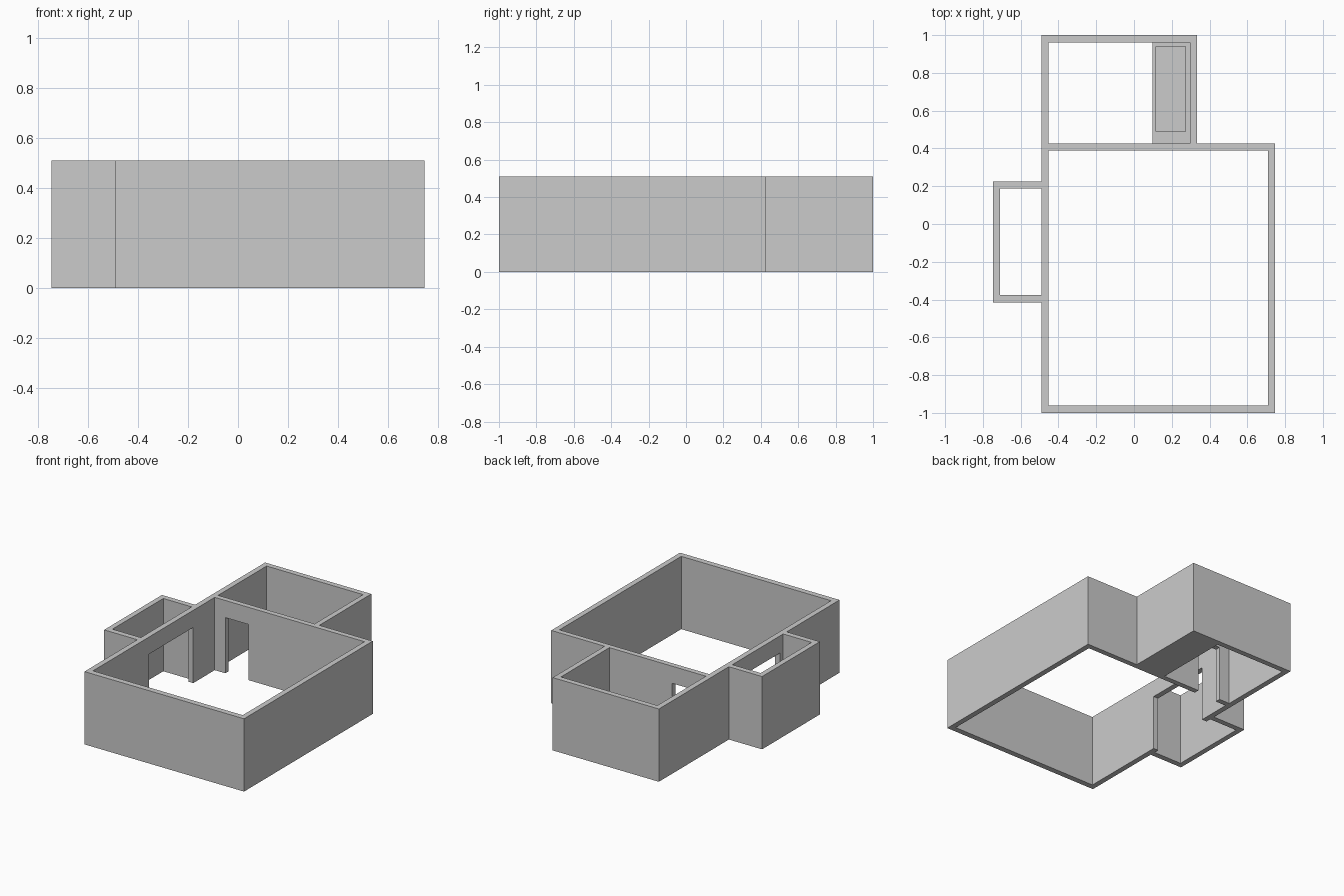
import bpy, bmesh

if "Cube" in bpy.data.objects:
    bpy.data.objects.remove(bpy.data.objects["Cube"])

H = 0.51        # wall height
DOOR_H = 0.39   # doorway height


def prism(name, outline, z0, z1):
    """Extrude a flat outline (counter-clockwise) between two heights."""
    bm = bmesh.new()
    face = bm.faces.new([bm.verts.new((x, y, z0)) for x, y in outline])
    ext = bmesh.ops.extrude_face_region(bm, geom=[face])
    for v in ext["geom"]:
        if isinstance(v, bmesh.types.BMVert):
            v.co.z = z1
    bmesh.ops.recalc_face_normals(bm, faces=bm.faces)
    me = bpy.data.meshes.new(name)
    bm.to_mesh(me)
    bm.free()
    ob = bpy.data.objects.new(name, me)
    bpy.context.collection.objects.link(ob)
    return ob


def block(name, x0, x1, y0, y1, z0, z1):
    return prism(name, [(x0, y0), (x1, y0), (x1, y1), (x0, y1)], z0, z1)


def cut(target, cutter):
    """Subtract a box and discard it."""
    mod = target.modifiers.new("cut", 'BOOLEAN')
    mod.operation = 'DIFFERENCE'
    mod.solver = 'EXACT'
    mod.object = cutter
    cutter.hide_render = True
    bpy.context.view_layer.objects.active = target
    bpy.ops.object.modifier_apply(modifier=mod.name)
    bpy.data.objects.remove(cutter)


# Outer outline of the main room, back room and side alcove
walls = prism("walls", [
    (-0.49, -1.0), (0.747, -1.0), (0.747, 0.425), (0.333, 0.425),
    (0.333, 1.0), (-0.49, 1.0), (-0.49, 0.225), (-0.747, 0.225),
    (-0.747, -0.415), (-0.49, -0.415)], 0, H)

# Room interiors, open at top and bottom
for name, x0, x1, y0, y1 in [
        ("main_room", -0.452, 0.709, -0.96, 0.388),
        ("back_room", -0.452, 0.296, 0.425, 0.962),
        ("alcove", -0.71, -0.49, -0.376, 0.187)]:
    cut(walls, block(name, x0, x1, y0, y1, -0.1, H + 0.1))

# Doorways to the alcove and the back room
cut(walls, block("alcove_door", -0.52, -0.42, -0.34, 0.15, -0.1, DOOR_H))
cut(walls, block("back_door", -0.37, -0.19, 0.35, 0.46, -0.1, DOOR_H))

# Bathtub along the right wall of the back room
tub = block("bathtub", 0.097, 0.296, 0.425, 0.962, 0, 0.13)
cut(tub, block("basin", 0.116, 0.272, 0.49, 0.94, 0.03, 0.3))
